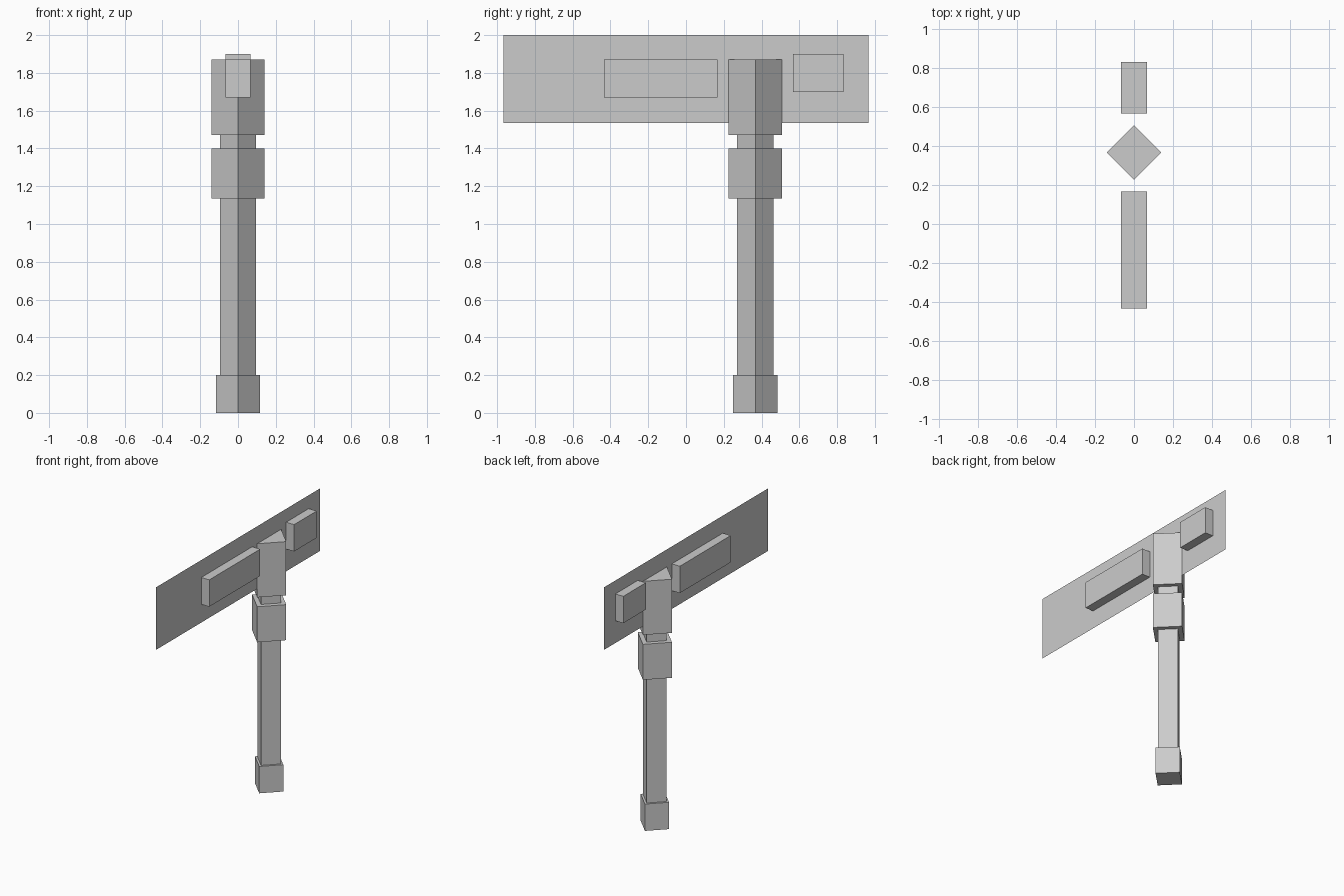
import bpy
import bmesh
from math import radians
from mathutils import Matrix

cube = bpy.data.objects.get("Cube")
if cube:
    bpy.data.objects.remove(cube, do_unlink=True)

GREY = (0.6, 0.6, 0.6, 1)
grey = bpy.data.materials.new("light_grey")
grey.use_nodes = True
grey.diffuse_color = GREY
grey.node_tree.nodes["Principled BSDF"].inputs["Base Color"].default_value = GREY

POST_Y = 0.367


def finish(name, bm):
    mesh = bpy.data.meshes.new(name)
    bm.to_mesh(mesh)
    bm.free()
    mesh.materials.append(grey)
    obj = bpy.data.objects.new(name, mesh)
    bpy.context.collection.objects.link(obj)
    return obj


def box(name, size, centre, turn=0):
    bm = bmesh.new()
    place = (Matrix.Translation(centre) @ Matrix.Rotation(radians(turn), 4, "Z")
             @ Matrix.Diagonal((*size, 1)))
    bmesh.ops.create_cube(bm, size=1, matrix=place)
    return finish(name, bm)


def post_block(name, half_diagonal, bottom, top):
    side = half_diagonal * 2 ** 0.5
    return box(name, (side, side, top - bottom),
               (0, POST_Y, (bottom + top) / 2), turn=45)


# Square post standing corner-on, with thicker blocks
post_block("post_foot", 0.117, 0, 0.2)
post_block("post_shaft", 0.096, 0.2, 1.47)
post_block("middle_collar", 0.141, 1.135, 1.4)
post_block("top_block", 0.141, 1.47, 1.87)

# Thin flat panel: a single upright sheet
bm = bmesh.new()
panel = (Matrix.Translation((0, 0, 1.767)) @ Matrix.Rotation(radians(90), 4, "Y")
         @ Matrix.Diagonal((0.466, 1.934, 1, 1)))
bmesh.ops.create_grid(bm, x_segments=1, y_segments=1, size=0.5, matrix=panel)
finish("flat_panel", bm)

# Blocks passing through the panel on either side of the post
box("long_block", (0.132, 0.6, 0.2), (0, -0.133, 1.77))
box("short_block", (0.132, 0.266, 0.2), (0, 0.7, 1.8))
